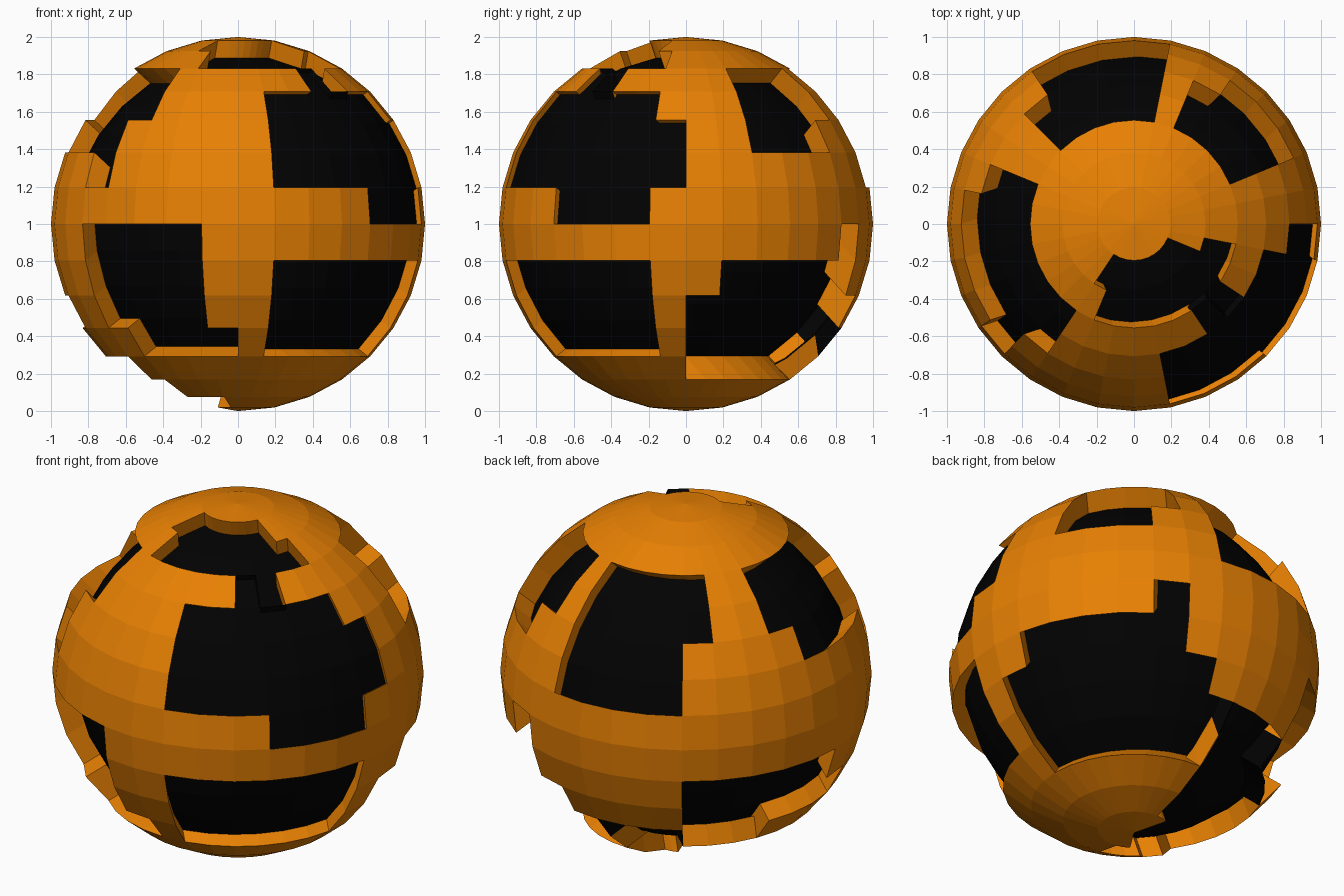
import bpy
from math import sin, cos, pi
from mathutils import Vector

if "Cube" in bpy.data.objects:
    bpy.data.objects.remove(bpy.data.objects["Cube"])

SEG, RINGS = 32, 16


def material(name, color):
    m = bpy.data.materials.new(name)
    m.diffuse_color = color
    m.use_nodes = True
    m.node_tree.nodes["Principled BSDF"].inputs["Base Color"].default_value = m.diffuse_color
    return m


orange = material("orange", (0.8, 0.216, 0.001, 1))
black = material("black", (0.0005, 0.0005, 0.0005, 1))

# Recessed panels: depth, then {row: (first segment, last segment)}
PANELS = {
    "top": (0.10, {1: (21, 30), 2: (22, 31), 3: (28, 29)}),
    "upper_front_right": (0.035, {3: (27, 28), 4: (25, 31), 5: (25, 32), 6: (25, 32), 7: (28, 31)}),
    "upper_left": (0.12, {3: (14, 21), 4: (14, 21), 5: (15, 20), 6: (19, 20)}),
    "upper_back": (0.11, {3: (7, 12), 4: (7, 12), 5: (7, 11), 6: (7, 11)}),
    "upper_back_right": (0.12, {3: (2, 6), 4: (2, 6), 5: (2, 5)}),
    "lower_front_right": (0.08, {9: (25, 31), 10: (25, 31), 11: (25, 31)}),
    "lower_front_left": (0.13, {8: (19, 23), 9: (19, 23), 10: (19, 23), 11: (20, 24)}),
    "lower_back_right": (0.21, {8: (5, 6), 9: (1, 6), 10: (0, 7), 11: (0, 8), 12: (0, 8)}),
    "lower_back_left": (0.12, {9: (11, 16), 10: (11, 17), 11: (11, 14)}),
    "bottom": (0.12, {11: (8, 11), 12: (8, 19), 13: (8, 20), 14: (8, 23), 15: (10, 21)}),
}


def point(k, j):
    t, a = pi * k / RINGS, 2 * pi * j / SEG
    return Vector((sin(t) * cos(a), sin(t) * sin(a), 1 + cos(t)))


class Builder:
    """Collects faces on the sphere grid; layer 1 is pushed in by shift."""

    def __init__(self, shift=Vector()):
        self.index, self.verts, self.faces, self.shift = {}, [], [], shift

    def face(self, corners, mat=0):
        ids = []
        for k, j, layer in corners:
            key = (k, 0 if k in (0, RINGS) else j % SEG, layer)
            if key not in self.index:
                self.index[key] = len(self.verts)
                self.verts.append(point(k, j) + self.shift * layer)
            if self.index[key] not in ids:
                ids.append(self.index[key])
        if len(ids) > 2:
            self.faces.append((ids, mat))

    def make(self, name, mats):
        me = bpy.data.meshes.new(name)
        me.from_pydata(self.verts, [], [f for f, _ in self.faces])
        for m in mats:
            me.materials.append(m)
        for p, (_, mi) in zip(me.polygons, self.faces):
            p.material_index = mi
        ob = bpy.data.objects.new(name, me)
        bpy.context.collection.objects.link(ob)


def quad(k, j, layer):
    return [(k, j, layer), (k + 1, j, layer), (k + 1, j + 1, layer), (k, j + 1, layer)]


cells = {name: [(k, j) for k, (a, b) in rows.items() for j in range(a, b)]
         for name, (_, rows) in PANELS.items()}
owner = {(k, j % SEG): name for name, cs in cells.items() for k, j in cs}

# Outer shell: every cell that is not recessed
shell = Builder()
for k in range(RINGS):
    for j in range(SEG):
        if (k, j) not in owner:
            shell.face(quad(k, j, 0))
shell.make("outer_shell", [orange])

# Recesses: black floor moved in along the panel's mean normal, plus walls
for name, (depth, _) in PANELS.items():
    normal = sum((point(k + 0.5, j + 0.5) - Vector((0, 0, 1)) for k, j in cells[name]), Vector())
    b = Builder(-depth * normal.normalized())
    for k, j in cells[name]:
        c = quad(k, j, 0)
        b.face(quad(k, j, 1), 1)
        sides = [(k, j - 1), (k + 1, j), (k, j + 1), (k - 1, j)]
        for i, (nk, nj) in enumerate(sides):
            other = owner.get((nk, nj % SEG))
            if other == name:
                continue
            p, q = c[i], c[(i + 1) % 4]
            b.face([p, q, (q[0], q[1], 1), (p[0], p[1], 1)],
                   1 if other and k < 12 else 0)
    b.make("recess_" + name, [orange, black])
